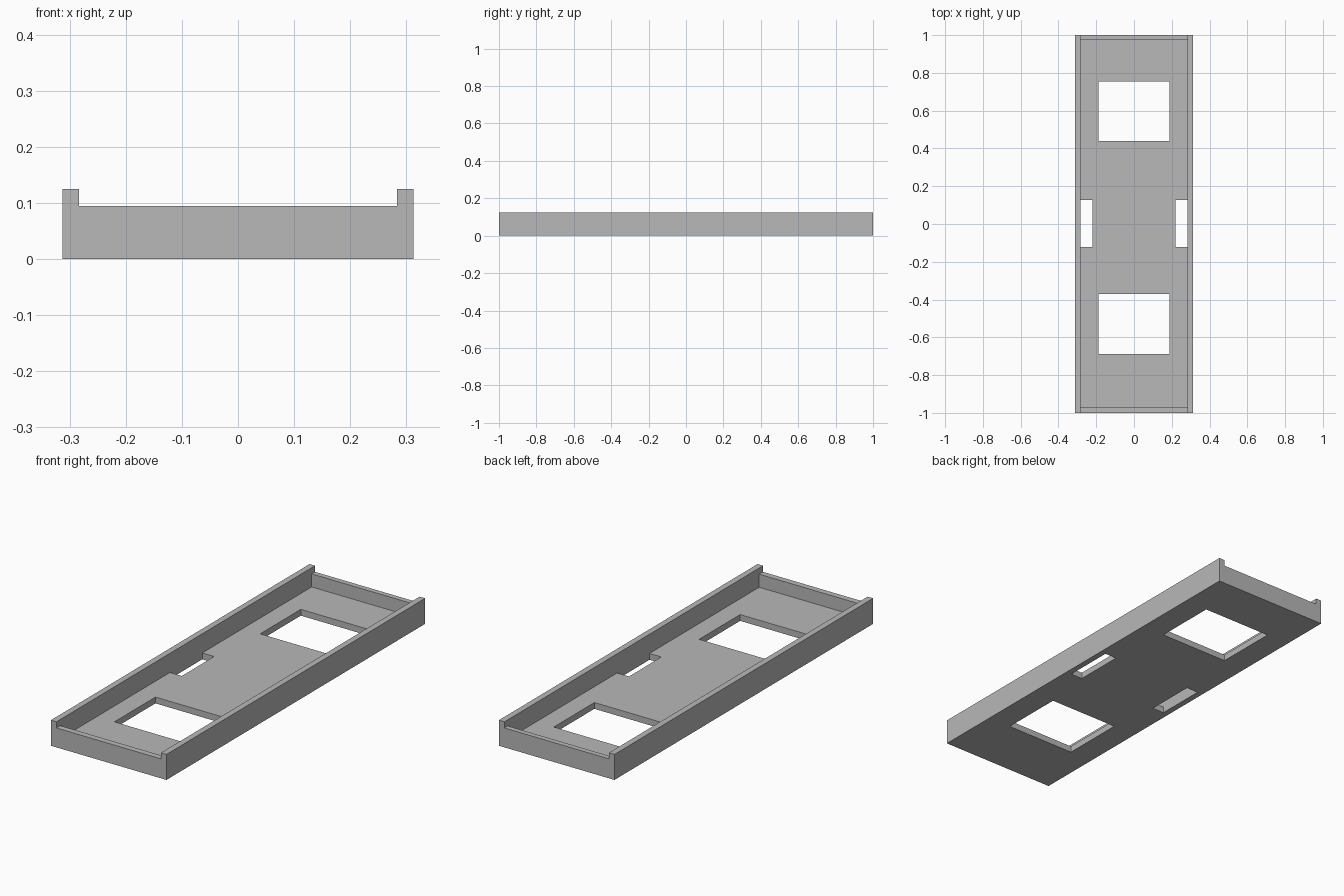
import bpy

cube = bpy.data.objects.get("Cube")
if cube:
    bpy.data.objects.remove(cube, do_unlink=True)

# Material
grey = bpy.data.materials.new("plain grey")
grey.use_nodes = True
colour = (0.48, 0.48, 0.48, 1)
grey.diffuse_color = colour
grey.node_tree.nodes["Principled BSDF"].inputs["Base Color"].default_value = colour

# Main dimensions
HALF_W, HALF_L, RAIL_TOP = 0.313, 1.0, 0.125
INNER_W, END_TOP, FLOOR = 0.283, 0.095, 0.031
OVER = 0.1


def box(name, x0, x1, y0, y1, z0, z1):
    """Axis-aligned block given by its limits."""
    bpy.ops.mesh.primitive_cube_add(size=1)
    ob = bpy.context.object
    ob.name = name
    for v in ob.data.vertices:
        v.co.x = x1 if v.co.x > 0 else x0
        v.co.y = y1 if v.co.y > 0 else y0
        v.co.z = z1 if v.co.z > 0 else z0
    return ob


tray = box("tray", -HALF_W, HALF_W, -HALF_L, HALF_L, 0, RAIL_TOP)
tray.data.materials.append(grey)

top = RAIL_TOP + OVER
cutters = [
    # Lowered end walls between the side rails
    box("end_wall_cutter", -INNER_W, INNER_W, -HALF_L - OVER, HALF_L + OVER, END_TOP, top),
    # Tray interior
    box("cavity_cutter", -INNER_W, INNER_W, -0.97, 0.974, FLOOR, top),
    # Large floor openings
    box("back_window_cutter", -0.188, 0.188, 0.44, 0.754, -OVER, FLOOR + 0.02),
    box("front_window_cutter", -0.188, 0.188, -0.687, -0.37, -OVER, FLOOR + 0.02),
]
# Narrow slots against the side walls
for side, x0, x1 in (("left", 0.219, INNER_W), ("right", -INNER_W, -0.219)):
    cutters.append(box(side + "_slot_cutter", x0, x1, -0.122, 0.128, -OVER, FLOOR + 0.02))

# Carve the tray, then discard the cutters
bpy.context.view_layer.objects.active = tray
for cutter in cutters:
    cutter.hide_render = True
    mod = tray.modifiers.new(cutter.name, "BOOLEAN")
    mod.operation = "DIFFERENCE"
    mod.solver = "EXACT"
    mod.object = cutter
    bpy.ops.object.modifier_apply(modifier=mod.name)
    bpy.data.objects.remove(cutter, do_unlink=True)
